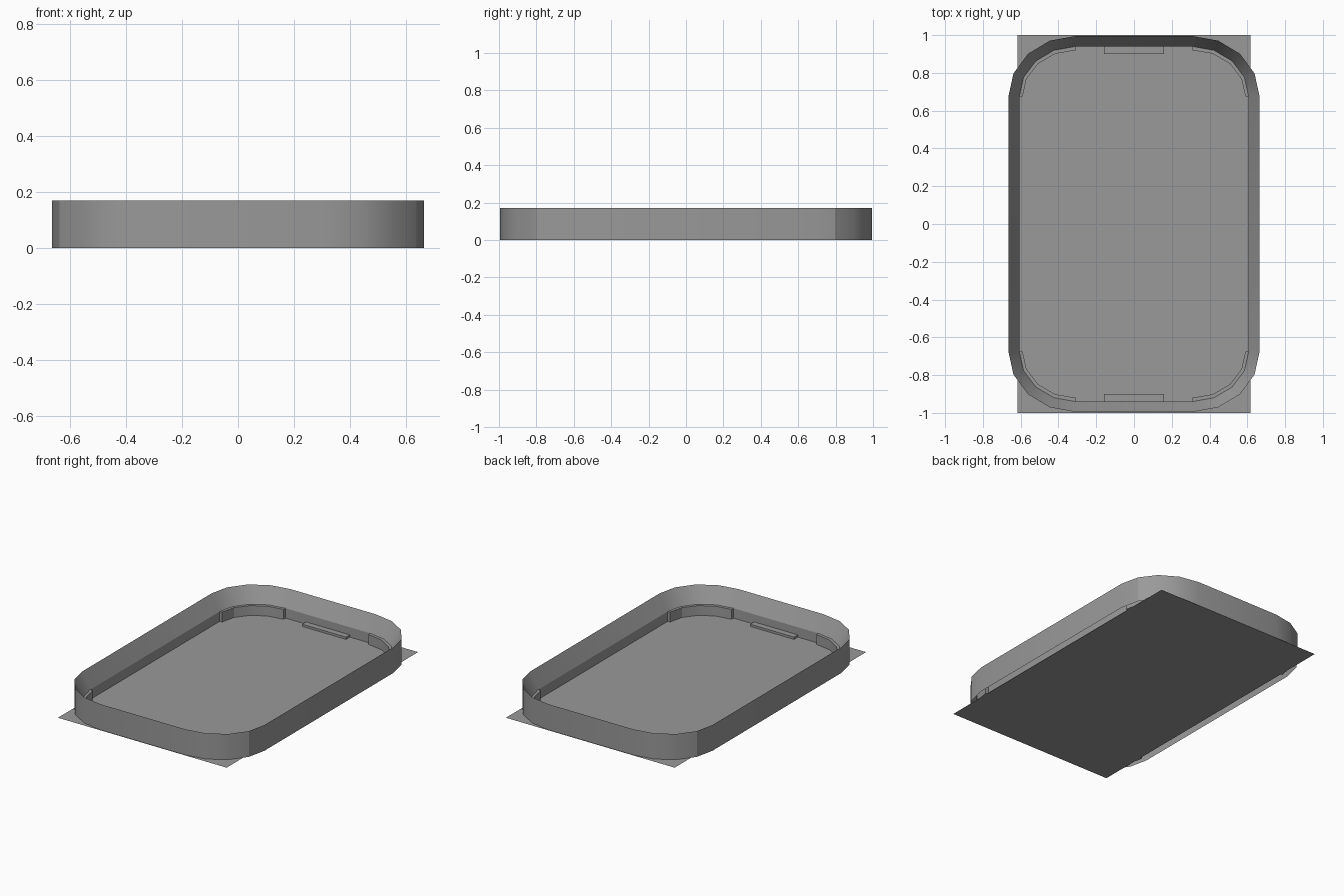
import bpy, bmesh, math

cube = bpy.data.objects.get("Cube")
if cube:
    bpy.data.objects.remove(cube, do_unlink=True)

GREY = (0.32, 0.32, 0.32, 1.0)
grey = bpy.data.materials.new("plain_grey")
grey.use_nodes = True
grey.diffuse_color = GREY
grey.node_tree.nodes["Principled BSDF"].inputs["Base Color"].default_value = GREY

RIM_Z, LEDGE_Z, TAB_Z = 0.17, 0.065, 0.015
CORNER_X, CORNER_Y, STEPS = 0.31, 0.675, 4


def corner(half_x, half_y, sx=1, sy=1):
    """Points of one rounded corner, from the long side to the short side."""
    pts = []
    for i in range(STEPS + 1):
        a = math.pi / 2 * i / STEPS
        pts.append((sx * (CORNER_X + (half_x - CORNER_X) * math.cos(a)),
                    sy * (CORNER_Y + (half_y - CORNER_Y) * math.sin(a))))
    return pts


def outline(half_x, half_y):
    """Closed counter-clockwise rounded rectangle."""
    pts = []
    for sx, sy in ((1, 1), (-1, 1), (-1, -1), (1, -1)):
        part = corner(half_x, half_y, sx, sy)
        pts += part if sx * sy > 0 else part[::-1]
    return pts


def finish(bm, name, recalc=True):
    if recalc:
        bmesh.ops.recalc_face_normals(bm, faces=bm.faces)
    mesh = bpy.data.meshes.new(name)
    bm.to_mesh(mesh)
    bm.free()
    mesh.materials.append(grey)
    obj = bpy.data.objects.new(name, mesh)
    bpy.context.collection.objects.link(obj)
    bpy.ops.object.select_all(action='DESELECT')
    obj.select_set(True)
    bpy.context.view_layer.objects.active = obj
    bpy.ops.object.shade_smooth_by_angle(angle=math.radians(24))
    return obj


def prism(name, pts, height):
    bm = bmesh.new()
    face = bm.faces.new([bm.verts.new((x, y, 0)) for x, y in pts])
    top = bmesh.ops.extrude_face_region(bm, geom=[face], use_keep_orig=True)["geom"]
    for v in top:
        if isinstance(v, bmesh.types.BMVert):
            v.co.z = height
    return finish(bm, name)


# Flat base sheet
bm = bmesh.new()
bm.faces.new([bm.verts.new((x * 0.617, y, 0))
              for x, y in ((-1, -1), (1, -1), (1, 1), (-1, 1))])
finish(bm, "base_sheet", recalc=False)

# Wall: upright outside, sloping inside, open underneath
bm = bmesh.new()
sections = ((0.665, 0.995, 0), (0.665, 0.995, RIM_Z),
            (0.607, 0.94, LEDGE_Z), (0.607, 0.94, 0))
rings = [[bm.verts.new((x, y, z)) for x, y in outline(hx, hy)]
         for hx, hy, z in sections]
for low, high in zip(rings, rings[1:]):
    for i in range(len(low)):
        j = (i + 1) % len(low)
        bm.faces.new((low[i], low[j], high[j], high[i]))
finish(bm, "rim_wall", recalc=False)

# Corner ledges and the two short tabs
for sy, end in ((1, "back"), (-1, "front")):
    for sx, side in ((1, "left"), (-1, "right")):
        band = corner(0.63, 0.96, sx, sy) + corner(0.59, 0.92, sx, sy)[::-1]
        prism(f"{end}_{side}_ledge", band, LEDGE_Z)
    prism(f"{end}_tab", [(x, sy * y) for x, y in
          ((-0.16, 0.9), (0.16, 0.9), (0.16, 0.945), (-0.16, 0.945))], TAB_Z)
